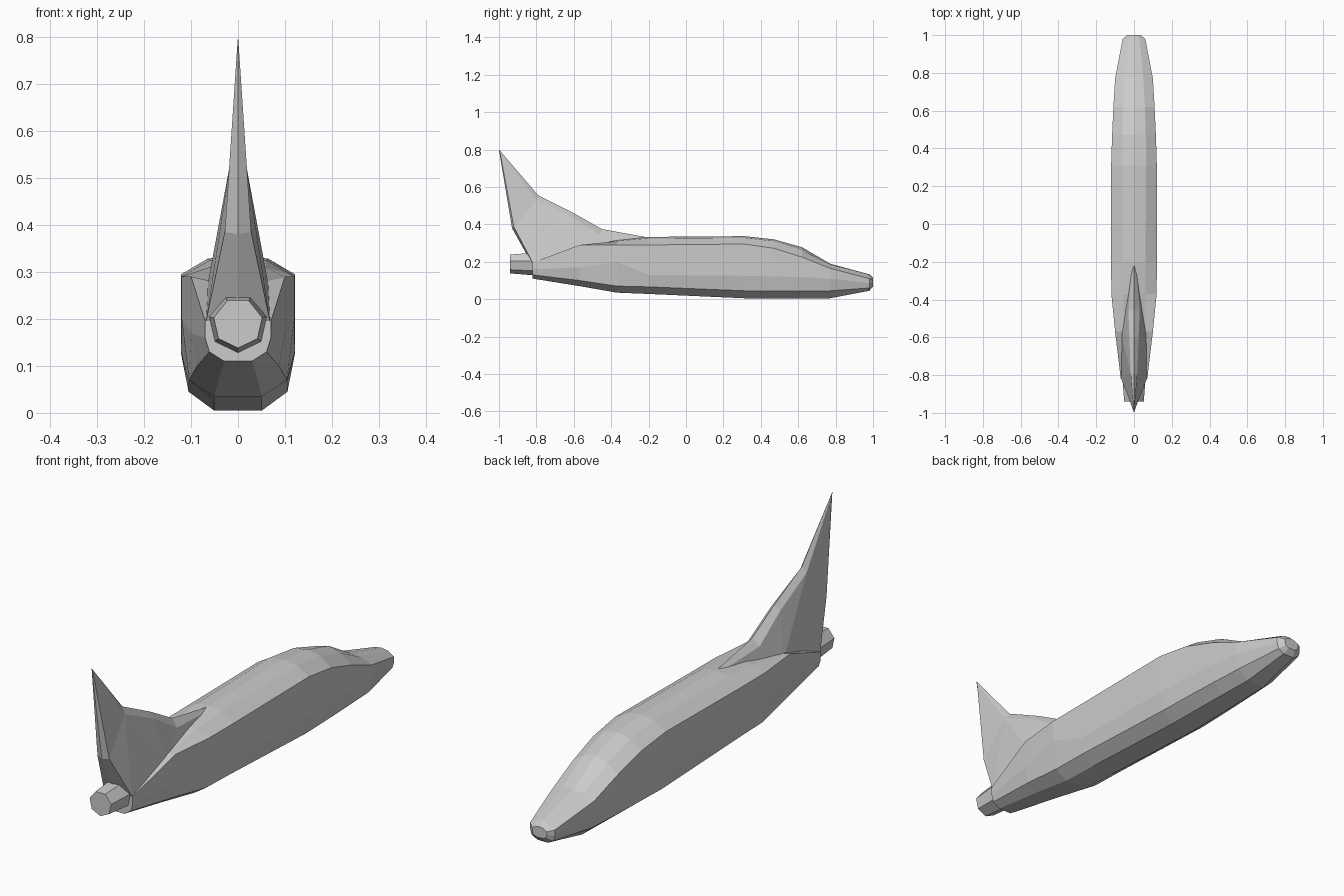
import bpy, bmesh, math
from mathutils import Matrix


def finish(bm, name):
    bmesh.ops.remove_doubles(bm, verts=bm.verts, dist=0.0005)
    bmesh.ops.recalc_face_normals(bm, faces=bm.faces)
    me = bpy.data.meshes.new(name)
    bm.to_mesh(me)
    bm.free()
    ob = bpy.data.objects.new(name, me)
    bpy.context.collection.objects.link(ob)
    return ob


def loft(name, rings):
    bm = bmesh.new()
    rows = [[bm.verts.new(p) for p in r] for r in rings]
    n = len(rows[0])
    for a, b in zip(rows, rows[1:]):
        for i in range(n):
            j = (i + 1) % n
            bm.faces.new((a[i], a[j], b[j], b[i]))
    bm.faces.new(rows[0])
    bm.faces.new(rows[-1])
    return finish(bm, name)


# Fuselage: y, half width, roof half width, z of belly, chine, side, shoulder, roof edge, roof
sections = [
    (-0.82, 0.070, 0.035, 0.11, 0.13, 0.16, 0.195, 0.20, 0.20),
    (-0.57, 0.100, 0.055, 0.07, 0.10, 0.17, 0.290, 0.28, 0.28),
    (-0.37, 0.120, 0.060, 0.035, 0.07, 0.20, 0.290, 0.31, 0.318),
    (-0.20, 0.121, 0.060, 0.028, 0.066, 0.13, 0.290, 0.325, 0.333),
    (0.31, 0.121, 0.065, 0.005, 0.045, 0.125, 0.295, 0.328, 0.337),
    (0.47, 0.116, 0.062, 0.005, 0.045, 0.122, 0.272, 0.310, 0.320),
    (0.62, 0.109, 0.058, 0.005, 0.045, 0.118, 0.225, 0.262, 0.278),
    (0.77, 0.100, 0.050, 0.005, 0.045, 0.110, 0.165, 0.185, 0.190),
    (0.98, 0.060, 0.030, 0.045, 0.060, 0.085, 0.110, 0.128, 0.133),
    (1.00, 0.035, 0.018, 0.068, 0.075, 0.088, 0.102, 0.112, 0.115),
]
rings = []
for y, w, rw, zb, zc, zs, zh, ze, zr in sections:
    half = [(0.42 * w, zb), (0.87 * w, zc), (w, zs), (w, zh), (rw, ze)]
    ring = [(x, y, z) for x, z in half] + [(0, y, zr)]
    ring += [(-x, y, z) for x, z in reversed(half)]
    rings.append(ring)
loft("fuselage", rings)

# Tail fin: ridge y, z and side-edge y, z, half thickness
fin = [
    (-0.22, 0.333, -0.24, 0.322, 0.012),
    (-0.45, 0.375, -0.46, 0.345, 0.030),
    (-0.60, 0.460, -0.61, 0.440, 0.024),
    (-0.79, 0.555, -0.80, 0.530, 0.017),
    (-1.00, 0.800, -0.995, 0.790, 0.001),
    (-0.93, 0.380, -0.92, 0.385, 0.028),
    (-0.83, 0.200, -0.82, 0.195, 0.068),
    (-0.57, 0.250, -0.57, 0.255, 0.068),
]
bm = bmesh.new()
right = [bm.verts.new((w, y, z)) for _, _, y, z, w in fin]
ridge = [bm.verts.new((0, y, z)) for y, z, *_ in fin]
left = [bm.verts.new((-w, y, z)) for _, _, y, z, w in fin]
for a, b in ((right, ridge), (ridge, left)):
    for i in range(len(fin)):
        j = (i + 1) % len(fin)
        bm.faces.new((a[i], a[j], b[j], b[i]))
for side in (right, left):
    for tri in ((0, 1, 7), (1, 2, 7), (2, 3, 7), (3, 6, 7), (3, 5, 6), (3, 4, 5)):
        bm.faces.new([side[i] for i in tri])
finish(bm, "tail_fin")

# Engine nozzle: seven-sided tube flaring into the tail
tube = []
for y, r in ((-0.78, 0.066), (-0.83, 0.062), (-0.94, 0.053)):
    angles = [math.pi / 2 + math.pi / 7 + k * math.tau / 7 for k in range(7)]
    tube.append([(r * math.cos(a), y, 0.191 + r * math.sin(a)) for a in angles])
loft("engine_nozzle", tube)
